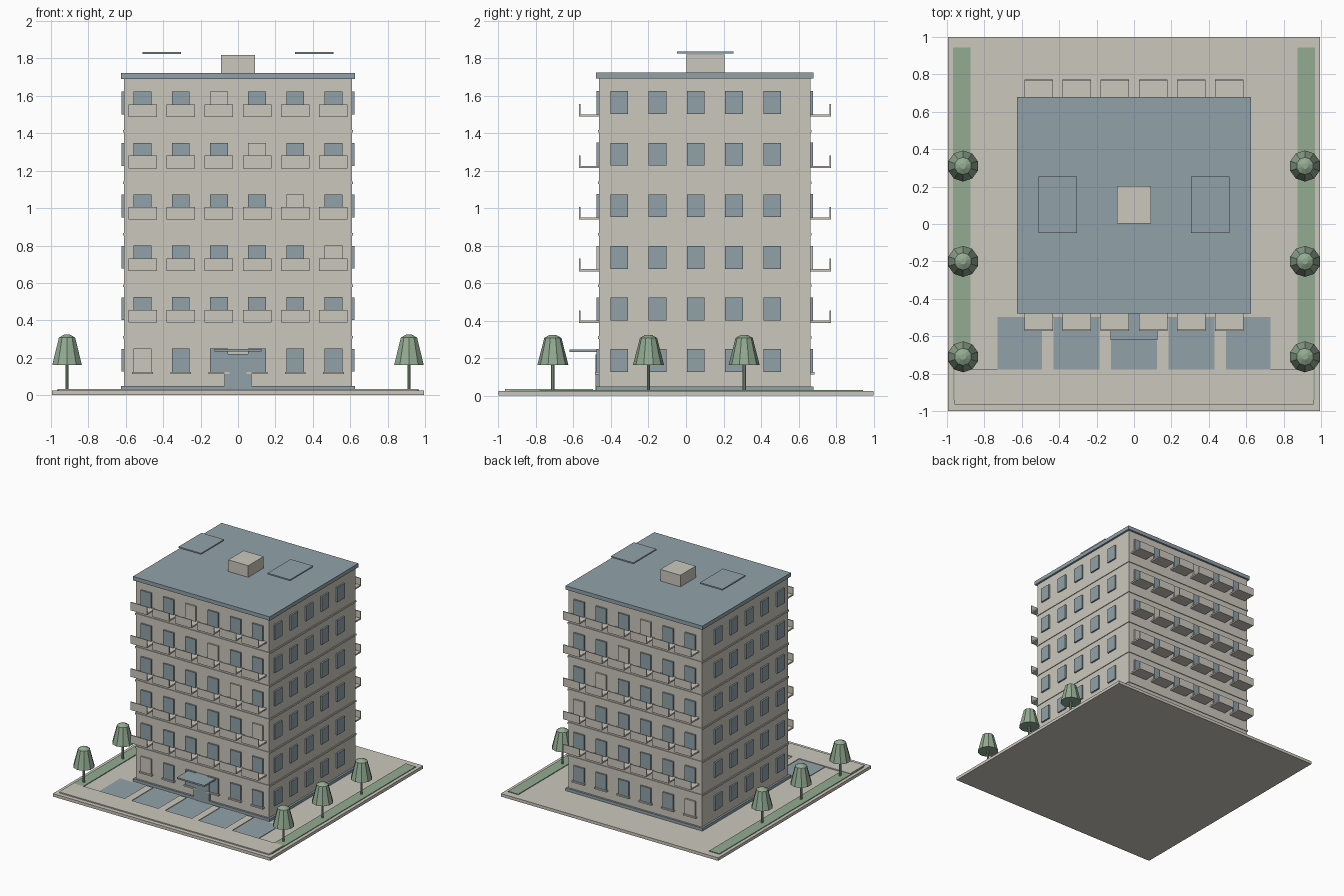
import bpy
import bmesh

cube = bpy.data.objects.get("Cube")
if cube:
    bpy.data.objects.remove(cube, do_unlink=True)


def make_material(name, rgb):
    mat = bpy.data.materials.new(name)
    mat.use_nodes = True
    color = (*rgb, 1)
    mat.diffuse_color = color
    mat.node_tree.nodes["Principled BSDF"].inputs["Base Color"].default_value = color
    return mat


BEIGE = make_material("warm beige plaster", (0.60, 0.575, 0.51))
BLUE = make_material("grey blue", (0.283, 0.361, 0.402))
GREEN = make_material("soft green", (0.29, 0.407, 0.287))


def finish(name, bm, mat):
    bmesh.ops.recalc_face_normals(bm, faces=bm.faces)
    mesh = bpy.data.meshes.new(name)
    bm.to_mesh(mesh)
    bm.free()
    mesh.materials.append(mat)
    obj = bpy.data.objects.new(name, mesh)
    bpy.context.collection.objects.link(obj)
    return obj


def boxes(name, spans, mat):
    """One object from boxes given as (x range, y range, z range)."""
    bm = bmesh.new()
    for span in spans:
        verts = bmesh.ops.create_cube(bm, size=1)["verts"]
        for v in verts:
            v.co = [(lo + hi) / 2 + c * (hi - lo) for c, (lo, hi) in zip(v.co, span)]
    return finish(name, bm, mat)


def around(center, width):
    return (center - width / 2, center + width / 2)


# Main dimensions
HALF_X = 0.61
FRONT, BACK = -0.463, 0.664
GROUND = 0.025
FLOOR = 0.275
FLOORS = 6
BAY = 0.204
columns = [(i - 2.5) * BAY for i in range(6)]
LIP = 0.013


def outline(grow):
    return (-HALF_X - grow, HALF_X + grow), (FRONT - grow, BACK + grow)


# Site, lawns and paving
boxes("site_slab", [((-0.995, 0.995), (-1, 1), (0, GROUND))], BEIGE)
boxes("lawn_strips", [(around(s * 0.921, 0.093), (-0.94, 0.945), (GROUND, 0.031))
                      for s in (-1, 1)], GREEN)
boxes("front_pavement", [((-0.96, 0.96), (-0.965, -0.778), (GROUND, 0.034))], BEIGE)
boxes("parking_surface", [((-0.73, 0.73), (-0.778, -0.497), (GROUND, 0.029))], BLUE)
boxes("parking_dividers", [(around((i - 1.5) * 0.307, 0.062), (-0.778, -0.497),
                            (GROUND, 0.034)) for i in range(4)], BEIGE)

# Building shell
boxes("building_body", [(*outline(0), (GROUND, 1.69))], BEIGE)
boxes("plinth", [(*outline(0.016), (GROUND, 0.048))], BLUE)
boxes("floor_bands", [(*outline(0.006), around(0.31 + f * FLOOR, 0.014))
                      for f in range(FLOORS - 1)], BEIGE)
boxes("roof_slab", [(*outline(0.016), (1.69, 1.722))], BLUE)
boxes("roof_hut", [(around(0, 0.183), (0.003, 0.204), (1.722, 1.818))], BEIGE)
boxes("roof_panels", [(around(s * 0.408, 0.206), (-0.048, 0.253), (1.823, 1.834))
                      for s in (-1, 1)], BLUE)

# Windows, sills and balconies on front and back
glass, shutters, sills, slabs, rails = [], [], [], [], []
for wall, out in ((FRONT, -1), (BACK, 1)):
    def depth(near, far):
        return tuple(sorted((wall + out * near, wall + out * far)))

    for f in range(FLOORS):
        base = 0.125 + f * FLOOR
        for c, x in enumerate(columns):
            pane = (around(x, 0.096), depth(-0.01, LIP), (base, base + 0.124))
            (shutters if (f + c) % 7 == 0 else glass).append(pane)
            if f == 0:
                sills.append((around(x, 0.112), depth(0, 0.022), (base - 0.012, base)))
            else:
                slabs.append((around(x, 0.152), depth(0, 0.108), (base - 0.012, base)))
                rails.append((around(x, 0.152), depth(0.1, 0.108),
                              (base - 0.012, base + 0.055)))

# Side windows
for side in (-1, 1):
    for f in range(FLOORS):
        for k in range(5):
            glass.append((around(side * HALF_X, LIP * 2), around(0.052 + (k - 2) * BAY, 0.094),
                          around(0.187 + f * FLOOR, 0.122)))

boxes("window_glass", glass, BLUE)
boxes("closed_shutters", shutters, BEIGE)
boxes("window_sills", sills, BEIGE)
boxes("balcony_slabs", slabs, BEIGE)
boxes("balcony_rails", rails, BEIGE)

# Entrance
boxes("entrance_door", [(around(0, 0.144), (-0.482, FRONT), (GROUND, 0.22))], BLUE)
boxes("entrance_canopy", [(around(0, 0.252), (-0.62, FRONT), (0.233, 0.246))], BLUE)


# Trees
def lathe(bm, x, y, profile, sides):
    """Faceted solid from (radius, height) rings, capped at both ends."""
    rings = []
    for radius, z in profile:
        ring = bmesh.ops.create_circle(bm, segments=sides, radius=radius)["verts"]
        bmesh.ops.translate(bm, verts=ring, vec=(x, y, z))
        rings.append(ring)
    for low, high in zip(rings, rings[1:]):
        for i in range(sides):
            j = (i + 1) % sides
            bm.faces.new((low[i], low[j], high[j], high[i]))
    bm.faces.new(rings[0])
    bm.faces.new(rings[-1])


trunks, crowns = bmesh.new(), bmesh.new()
for side in (-1, 1):
    for y in (0.31, -0.2, -0.71):
        x = side * 0.914
        lathe(trunks, x, y, [(0.009, GROUND), (0.009, 0.17)], 8)
        lathe(crowns, x, y, [(0.083, 0.162), (0.046, 0.307), (0.016, 0.324)], 10)
finish("tree_trunks", trunks, GREEN)
finish("tree_crowns", crowns, GREEN)
